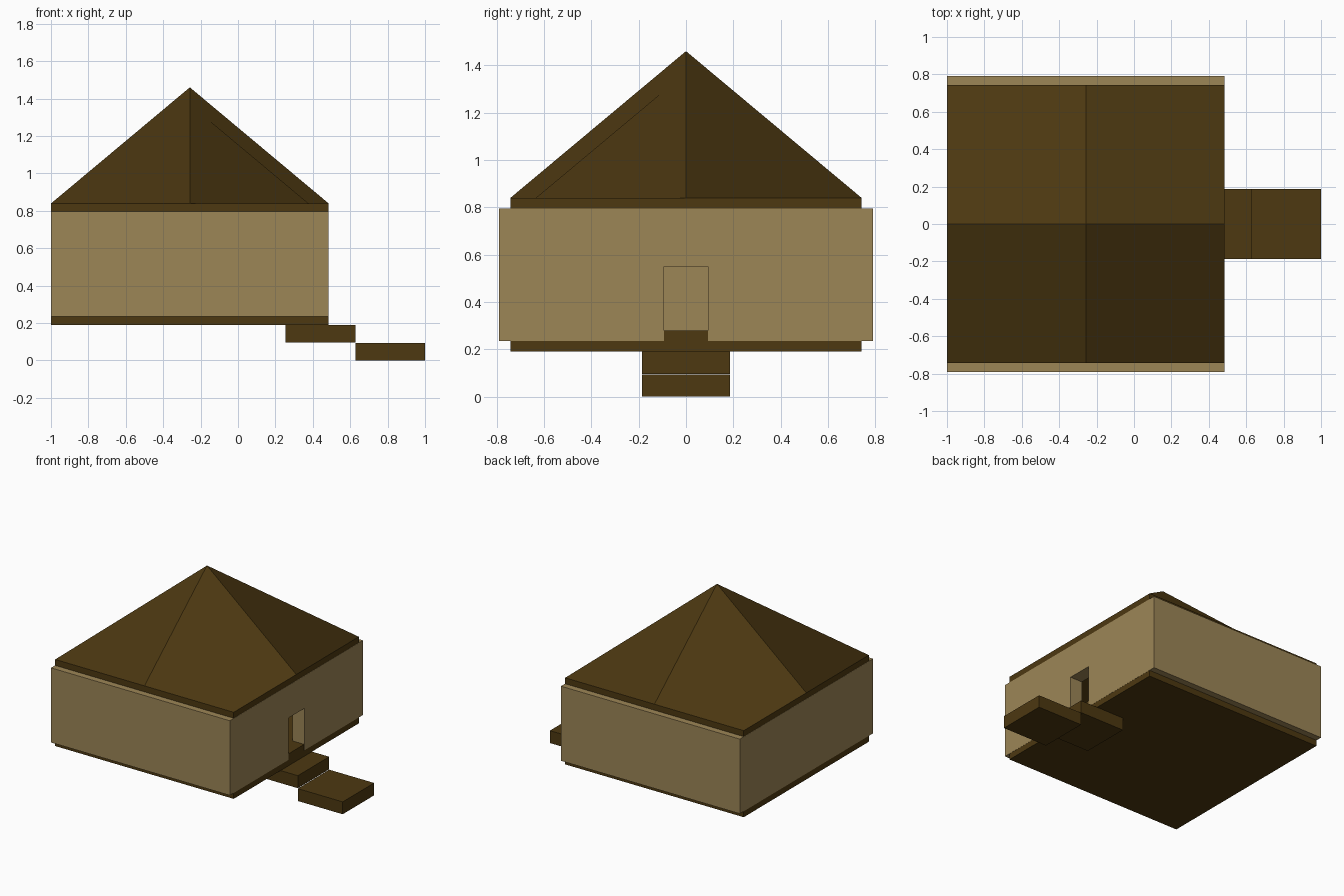
import bpy, bmesh

if "Cube" in bpy.data.objects:
    bpy.data.objects.remove(bpy.data.objects["Cube"])

def material(name, rgb):
    m = bpy.data.materials.new(name)
    m.diffuse_color = (*rgb, 1)
    m.use_nodes = True
    m.node_tree.nodes["Principled BSDF"].inputs["Base Color"].default_value = m.diffuse_color
    return m

BROWN = material("dark_brown_wood", (0.074, 0.040, 0.0055))
TAN = material("tan_wall", (0.335, 0.236, 0.094))

X0, X1 = -1.0, 0.485          # house extent along x
XC = (X0 + X1) / 2
SLAB_Y, WALL_Y, T = 0.742, 0.79, 0.10
EPS = 0.001                   # keeps slabs from flickering against the walls

def finish(name, bm, mat):
    mesh = bpy.data.meshes.new(name)
    bm.to_mesh(mesh)
    bm.free()
    mesh.materials.append(mat)
    ob = bpy.data.objects.new(name, mesh)
    bpy.context.collection.objects.link(ob)
    return ob

def prism(bm, plan, z0, z1):
    """Extrude a plan outline (counter-clockwise) from z0 to z1."""
    lo = [bm.verts.new((x, y, z0)) for x, y in plan]
    hi = [bm.verts.new((x, y, z1)) for x, y in plan]
    bm.faces.new(lo[::-1])
    bm.faces.new(hi)
    n = len(plan)
    for i in range(n):
        j = (i + 1) % n
        bm.faces.new((lo[i], lo[j], hi[j], hi[i]))

def box(name, x0, x1, y, z0, z1, mat):
    bm = bmesh.new()
    prism(bm, [(x0, -y), (x1, -y), (x1, y), (x0, y)], z0, z1)
    return finish(name, bm, mat)

# Floor slab and the two entrance steps
box("floor_slab", X0 + EPS, X1 - EPS, SLAB_Y, 0.19, 0.28, BROWN)
box("upper_step", 0.255, 0.627, 0.186, 0.096, 0.19, BROWN)
box("lower_step", 0.627, 1.0, 0.186, 0.0, 0.093, BROWN)

# Hollow walls: C-shaped plan open at the doorway, plus a lintel
DOOR_Y, DOOR_TOP, WALL_BOTTOM, WALL_TOP = 0.094, 0.55, 0.235, 0.795
half = [(X1, DOOR_Y), (X1, WALL_Y), (X0, WALL_Y)]
inner = [(X0 + T, WALL_Y - T), (X1 - T, WALL_Y - T), (X1 - T, DOOR_Y)]
mirror = lambda pts: [(x, -y) for x, y in reversed(pts)]
bm = bmesh.new()
prism(bm, half + mirror(half) + mirror(inner) + inner, WALL_BOTTOM, WALL_TOP)
prism(bm, [(X1 - T, -DOOR_Y), (X1, -DOOR_Y), (X1, DOOR_Y), (X1 - T, DOOR_Y)],
      DOOR_TOP, WALL_TOP)
finish("walls", bm, TAN)

# Roof: a 2 x 2 grid slab whose centre is pulled up to a peak, inside and out
bm = bmesh.new()
xs, ys = (X0 + EPS, XC, X1 - EPS), (-SLAB_Y, 0, SLAB_Y)

def layer(z, peak):
    return {(i, j): bm.verts.new((xs[i], ys[j], peak if i == j == 1 else z))
            for i in range(3) for j in range(3)}

top, low = layer(0.84, 1.46), layer(0.75, 1.37)
for i in range(2):
    for j in range(2):
        ring = [(i, j), (i + 1, j), (i + 1, j + 1), (i, j + 1)]
        bm.faces.new([top[k] for k in ring])
        # starts one corner later, so the underside folds the other way
        bm.faces.new([low[ring[k]] for k in (1, 0, 3, 2)])
rim = [(0, 0), (1, 0), (2, 0), (2, 1), (2, 2), (1, 2), (0, 2), (0, 1)]
for a, b in zip(rim, rim[1:] + rim[:1]):
    bm.faces.new((low[a], low[b], top[b], top[a]))
finish("roof", bm, BROWN)
